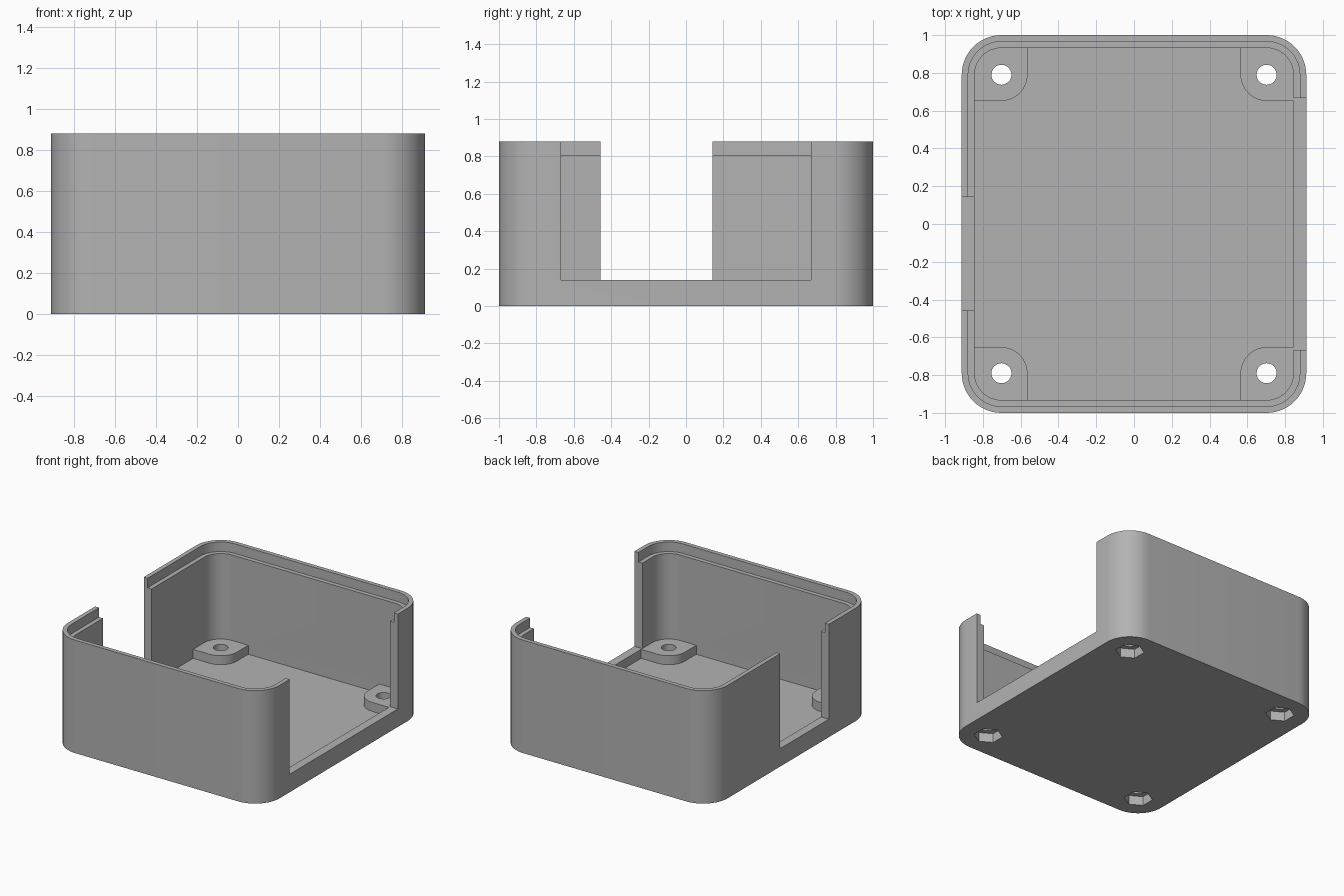
import bpy
import bmesh
from math import cos, sin, pi, radians

if "Cube" in bpy.data.objects:
    bpy.data.objects.remove(bpy.data.objects["Cube"], do_unlink=True)

# Main dimensions
HALF_X, HALF_Y, HEIGHT = 0.912, 1.0, 0.88
WALL = 0.068
FLOOR = 0.07
SILL = 0.14            # bottom of the side openings, top of the screw bosses
LIP_Z = 0.806
CORNER = 0.21
HOLE_X, HOLE_Y = 0.702, 0.79

grey = bpy.data.materials.new("plain grey")
grey.use_nodes = True
colour = (0.45, 0.45, 0.45, 1)
grey.diffuse_color = colour
grey.node_tree.nodes["Principled BSDF"].inputs["Base Color"].default_value = colour


def prism(name, points, z0, z1):
    """Extrude a flat outline from z0 up to z1."""
    bm = bmesh.new()
    face = bm.faces.new([bm.verts.new((x, y, z0)) for x, y in points])
    top = bmesh.ops.extrude_face_region(bm, geom=[face])["geom"]
    moved = [v for v in top if isinstance(v, bmesh.types.BMVert)]
    bmesh.ops.translate(bm, verts=moved, vec=(0, 0, z1 - z0))
    bmesh.ops.recalc_face_normals(bm, faces=bm.faces)
    mesh = bpy.data.meshes.new(name)
    bm.to_mesh(mesh)
    bm.free()
    mesh.materials.append(grey)
    obj = bpy.data.objects.new(name, mesh)
    bpy.context.collection.objects.link(obj)
    return obj


def rounded(x0, x1, y0, y1, radii, steps=14):
    """Rectangle outline; radii run from the +x +y corner counter-clockwise."""
    corners = [(x1, y1, -1, -1), (x0, y1, 1, -1), (x0, y0, 1, 1), (x1, y0, -1, 1)]
    points = []
    for i, ((x, y, dx, dy), r) in enumerate(zip(corners, radii)):
        if r == 0:
            points.append((x, y))
            continue
        for s in range(steps + 1):
            a = (i + s / steps) * pi / 2
            points.append((x + dx * r + r * cos(a), y + dy * r + r * sin(a)))
    return points


def inset_outline(inset):
    x, y = HALF_X - inset, HALF_Y - inset
    return rounded(-x, x, -y, y, [CORNER - inset] * 4)


def polygon(cx, cy, r, sides, start=0.0):
    return [(cx + r * cos(start + 2 * pi * i / sides),
             cy + r * sin(start + 2 * pi * i / sides)) for i in range(sides)]


def combine(body, tool, operation):
    """Apply a boolean and discard the tool."""
    tool.hide_render = True
    mod = body.modifiers.new(operation.title(), "BOOLEAN")
    mod.operation, mod.solver, mod.object = operation, "EXACT", tool
    bpy.context.view_layer.objects.active = body
    bpy.ops.object.modifier_apply(modifier=mod.name)
    bpy.data.objects.remove(tool, do_unlink=True)


# Hollow case with a stepped lip around the rim
case = prism("case_body", inset_outline(0), 0, HEIGHT)
combine(case, prism("cavity", inset_outline(WALL), FLOOR, HEIGHT + 0.1), "DIFFERENCE")
combine(case, prism("lip_step", inset_outline(WALL / 2), LIP_Z, HEIGHT + 0.1), "DIFFERENCE")

# Screw bosses, rounded towards the middle and sunk into the walls
signs = [(sx, sy) for sx in (-1, 1) for sy in (-1, 1)]
boss_outline = rounded(HOLE_X - 0.138, HALF_X - 0.05, HOLE_Y - 0.138, HALF_Y - 0.05,
                       [0.16, 0, 0.138, 0])
for sx, sy in signs:
    outline = [(x * sx, y * sy) for x, y in boss_outline]
    combine(case, prism("boss", outline, FLOOR / 2, SILL), "UNION")

# Openings in the two side walls
for sx, y0, y1 in ((1, -0.667, 0.667), (-1, -0.457, 0.142)):
    xa, xb = sorted((sx * (HALF_X - WALL - 0.02), sx * (HALF_X + 0.1)))
    opening = rounded(xa, xb, y0, y1, [0] * 4)
    combine(case, prism("opening", opening, SILL, HEIGHT + 0.1), "DIFFERENCE")

# Screw holes with hexagonal nut pockets underneath
for sx, sy in signs:
    x, y = sx * HOLE_X, sy * HOLE_Y
    combine(case, prism("nut_pocket", polygon(x, y, 0.103, 6, pi / 6), -0.1, 0.072), "DIFFERENCE")
    combine(case, prism("screw_hole", polygon(x, y, 0.053, 32), -0.1, 0.3), "DIFFERENCE")

bpy.ops.object.select_all(action="DESELECT")
case.select_set(True)
bpy.context.view_layer.objects.active = case
bpy.ops.object.shade_smooth_by_angle(angle=radians(30))
